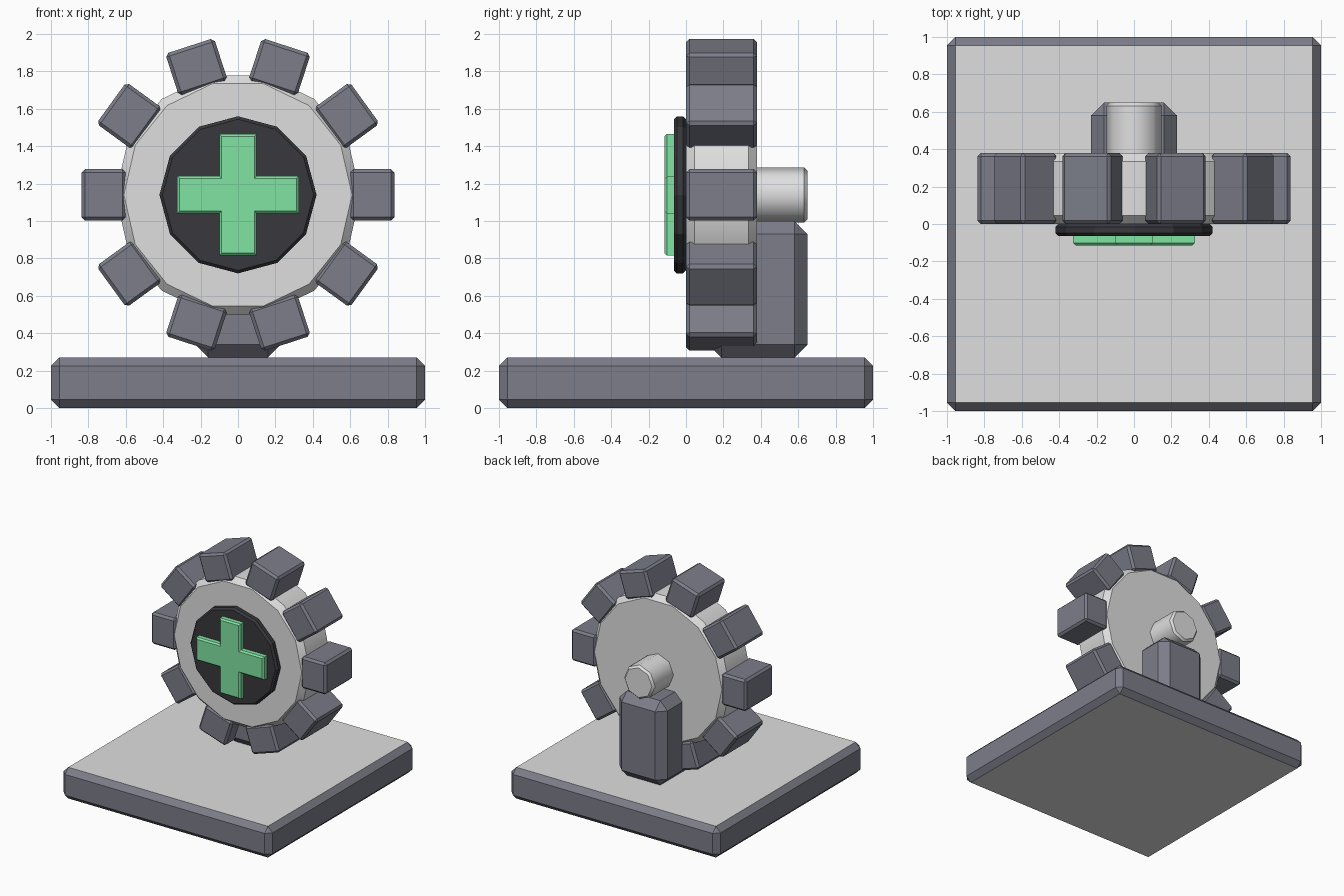
import bpy, bmesh, math
from mathutils import Matrix

if "Cube" in bpy.data.objects:
    bpy.data.objects.remove(bpy.data.objects["Cube"])

AXIS_Z = 1.14  # height of the wheel centre


def material(name, rgb):
    m = bpy.data.materials.new(name)
    m.diffuse_color = (*rgb, 1)
    m.use_nodes = True
    m.node_tree.nodes["Principled BSDF"].inputs["Base Color"].default_value = m.diffuse_color
    return m


light = material("light_grey", (0.74, 0.74, 0.74))
slate = material("slate_grey", (0.20, 0.205, 0.25))
black = material("charcoal", (0.04, 0.04, 0.047))
green = material("mint_green", (0.22, 0.77, 0.37))


def add_object(name, bm, *mats):
    bmesh.ops.recalc_face_normals(bm, faces=bm.faces)
    mesh = bpy.data.meshes.new(name)
    bm.to_mesh(mesh)
    bm.free()
    for m in mats:
        mesh.materials.append(m)
    ob = bpy.data.objects.new(name, mesh)
    bpy.context.collection.objects.link(ob)
    return ob


def chamfered_box(lo, hi, chamfer):
    bm = bmesh.new()
    bmesh.ops.create_cube(bm, size=1)
    for v in bm.verts:
        v.co = [(a + b) / 2 + c * (b - a) for a, b, c in zip(lo, hi, v.co)]
    bmesh.ops.bevel(bm, geom=bm.edges[:], offset=chamfer, segments=1,
                    affect='EDGES', profile=0.5)
    return bm


def ngon(sides, radius):
    """Outline generator: polygon shrunk by an inset."""
    return lambda inset: [((radius - inset) * math.cos(math.tau * i / sides),
                           (radius - inset) * math.sin(math.tau * i / sides))
                          for i in range(sides)]


def plus(length, width):
    """Outline generator: plus sign shrunk by an inset."""
    def outline(inset):
        a, b = length - inset, width - inset
        arm = [(a, -b), (a, b), (b, b)]
        pts = []
        for _ in range(4):
            pts += arm
            arm = [(-y, x) for x, y in arm]
        return pts
    return outline


def prism(name, outline, y0, y1, chamfer, mat, smooth=False):
    """Extrude an outline along y with chamfered rims."""
    bm = bmesh.new()
    rings = []
    for y, inset in ((y0, chamfer), (y0 + chamfer, 0), (y1 - chamfer, 0), (y1, chamfer)):
        rings.append([bm.verts.new((x, y, AXIS_Z + z)) for x, z in outline(inset)])
    n = len(rings[0])
    for a, b in zip(rings, rings[1:]):
        for i in range(n):
            f = bm.faces.new((a[i], a[(i + 1) % n], b[(i + 1) % n], b[i]))
            f.smooth = smooth
    bm.faces.new(rings[0])
    bm.faces.new(rings[-1])
    for e in bm.edges:  # rims stay crisp
        if abs(e.verts[0].co.y - e.verts[1].co.y) < 1e-5:
            e.smooth = False
    return add_object(name, bm, mat)


# Base slab with light top and underside
bm = chamfered_box((-1, -1, 0), (1, 1, 0.27), 0.045)
bm.normal_update()
for f in bm.faces:
    f.material_index = 1 if abs(f.normal.z) > 0.9 else 0
add_object("base", bm, slate, light)

# Post carrying the axle
add_object("support_post", chamfered_box((-0.23, 0.12, 0.27), (0.23, 0.65, 1.0), 0.07), slate)

# Axle, wheel, hub plate and plus sign
prism("axle", ngon(8, 0.147), 0.30, 0.65, 0.018, light, smooth=True)
prism("wheel", ngon(14, 0.655), 0.0, 0.38, 0.045, light, smooth=True)
prism("hub_plate", ngon(12, 0.42), -0.065, 0.0, 0.016, black)
prism("plus_sign", plus(0.325, 0.1), -0.115, -0.05, 0.013, green)

# Ten teeth around the rim
for i in range(10):
    bm = chamfered_box((0.60, 0.0, -0.137), (0.837, 0.38, 0.137), 0.018)
    turn = Matrix.Translation((0, 0, AXIS_Z)) @ Matrix.Rotation(math.tau * i / 10, 4, 'Y')
    bmesh.ops.transform(bm, matrix=turn, verts=bm.verts)
    add_object(f"tooth_{i + 1}", bm, slate)
